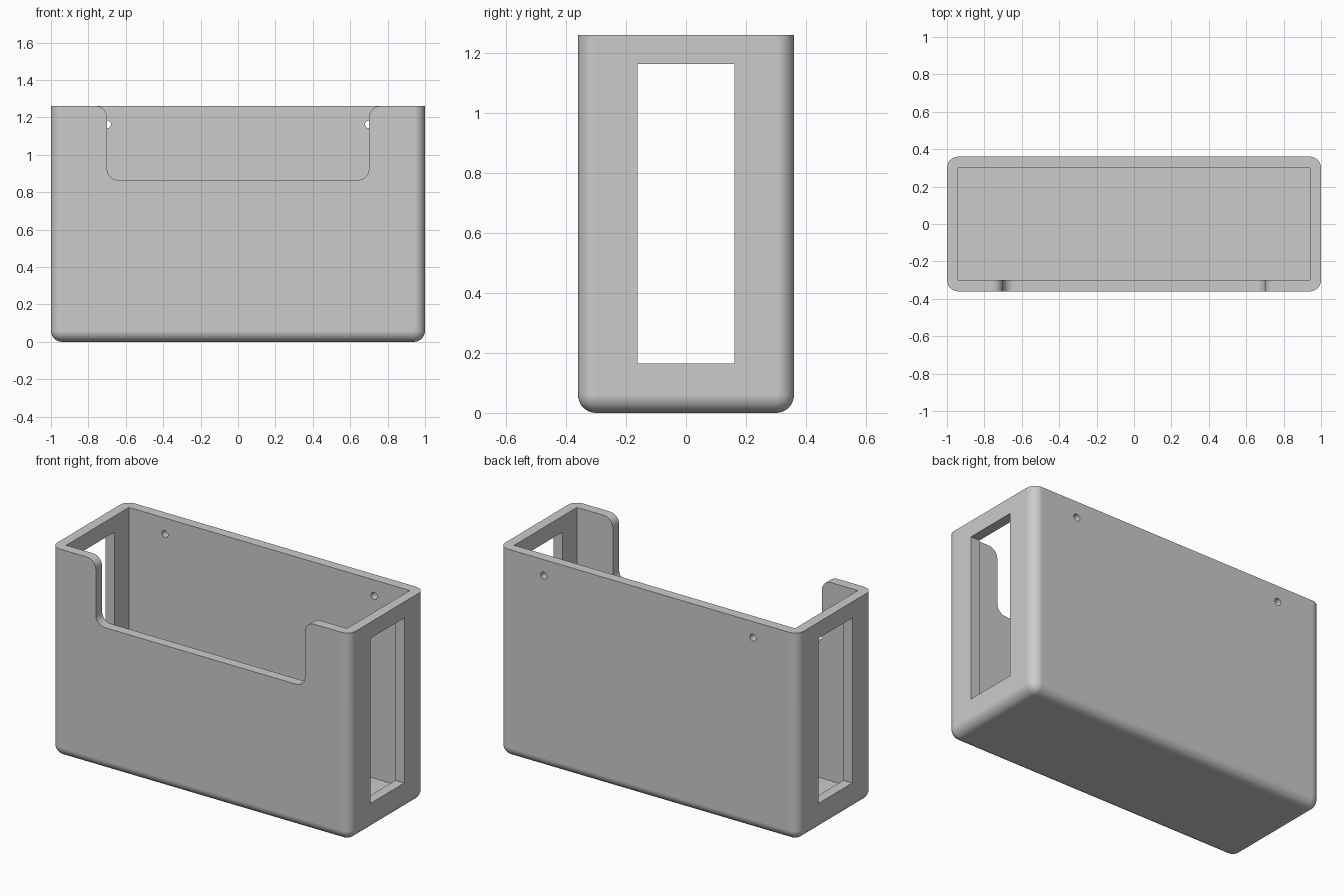
import bpy, bmesh, math

if "Cube" in bpy.data.objects:
    bpy.data.objects.remove(bpy.data.objects["Cube"])

W, D, H = 1.0, 0.36, 1.26   # half width, half depth, height
T, R = 0.06, 0.06           # wall thickness, rounding radius

grey = bpy.data.materials.new("plain_grey")
grey.diffuse_color = (0.6, 0.6, 0.6, 1)
grey.use_nodes = True
grey.node_tree.nodes["Principled BSDF"].inputs["Base Color"].default_value = grey.diffuse_color


def make_object(name, bm):
    bmesh.ops.recalc_face_normals(bm, faces=bm.faces)
    mesh = bpy.data.meshes.new(name)
    bm.to_mesh(mesh)
    bm.free()
    mesh.materials.append(grey)
    ob = bpy.data.objects.new(name, mesh)
    bpy.context.collection.objects.link(ob)
    return ob


def box_bm(x0, x1, y0, y1, z0, z1):
    bm = bmesh.new()
    bmesh.ops.create_cube(bm, size=1)
    for v in bm.verts:
        v.co = (x1 if v.co.x > 0 else x0, y1 if v.co.y > 0 else y0, z1 if v.co.z > 0 else z0)
    return bm


def prism(name, outline, y0, y1):
    """Extrude an x-z outline along y."""
    bm = bmesh.new()
    face = bm.faces.new([bm.verts.new((x, y0, z)) for x, z in outline])
    ext = bmesh.ops.extrude_face_region(bm, geom=[face])
    for v in ext["geom"]:
        if isinstance(v, bmesh.types.BMVert):
            v.co.y = y1
    return make_object(name, bm)


def arc(cx, cz, r, a0, a1, n=10):
    return [(cx + r * math.cos(math.radians(a0 + (a1 - a0) * i / n)),
             cz + r * math.sin(math.radians(a0 + (a1 - a0) * i / n))) for i in range(n + 1)]


# Holder body: box with rounded upright and bottom edges, flat rim
bm = box_bm(-W, W, -D, D, 0, H)
edges = [e for e in bm.edges if not all(v.co.z > H - 0.01 for v in e.verts)]
bmesh.ops.bevel(bm, geom=edges, offset=R, segments=10, profile=0.5, affect='EDGES')
body = make_object("holder_body", bm)

# Cavity and the side windows
cutters = [
    make_object("cavity_cutter", box_bm(-W + T, W - T, -D + T, D - T, T, H + 0.2)),
    make_object("side_window_cutter", box_bm(-W - 0.2, W + 0.2, -0.162, 0.162, 0.164, 1.163)),
]

# Front notch: rounded bottom corners, lips flaring out at the rim
N, NZ = 0.70, 0.865
right = arc(N - R, NZ + R, R, -90, 0) + arc(N + R, H - R, R, 180, 90) + [(N + R, H + 0.2)]
left = [(-x, z) for x, z in reversed(right)]
cutters.append(prism("front_notch_cutter", right + left, -D - 0.2, -D + 0.2))

# Screw holes in the back wall
for side, label in ((-1, "left"), (1, "right")):
    cutters.append(prism(label + "_hole_cutter", arc(side * N, 1.163, 0.021, 0, 360, 24)[:-1],
                         D - 0.2, D + 0.2))

bpy.context.view_layer.objects.active = body
body.select_set(True)
for c in cutters:
    mod = body.modifiers.new(c.name, 'BOOLEAN')
    mod.operation, mod.solver, mod.object = 'DIFFERENCE', 'EXACT', c
    bpy.ops.object.modifier_apply(modifier=mod.name)
    c.hide_render = True
for c in cutters:
    bpy.data.objects.remove(c, do_unlink=True)

# Smooth rounding, crisp edges, flat walls
bpy.ops.object.shade_smooth_by_angle(angle=math.radians(30))
wn = body.modifiers.new("flat_walls", 'WEIGHTED_NORMAL')
wn.keep_sharp = True
